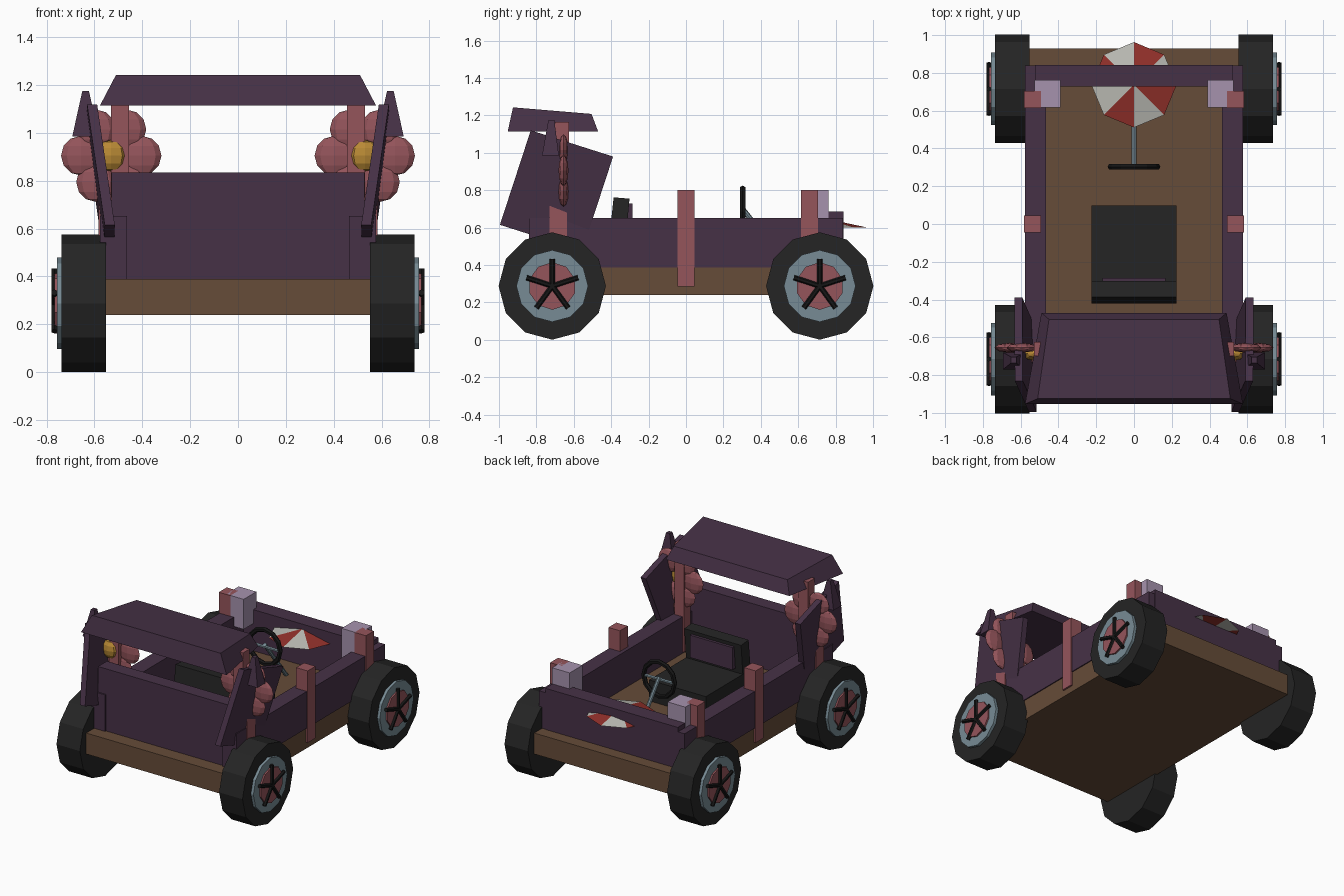
import bpy, bmesh, math
from mathutils import Vector, Matrix

if "Cube" in bpy.data.objects:
    bpy.data.objects.remove(bpy.data.objects["Cube"])


def mat(name, rgb):
    m = bpy.data.materials.new(name)
    m.diffuse_color = (*rgb, 1)
    m.use_nodes = True
    m.node_tree.nodes["Principled BSDF"].inputs["Base Color"].default_value = m.diffuse_color
    return m


PURPLE = mat("dark purple", (0.062, 0.031, 0.062))
BROWN = mat("wood brown", (0.133, 0.072, 0.040))
PINK = mat("dusty pink", (0.300, 0.090, 0.105))
RUBBER = mat("rubber black", (0.018, 0.018, 0.018))
BLACK = mat("deep black", (0.008, 0.008, 0.008))
STEEL = mat("blue grey", (0.185, 0.260, 0.300))
LILAC = mat("lilac", (0.380, 0.290, 0.420))
GOLD = mat("gold", (0.480, 0.250, 0.035))
RED = mat("red", (0.290, 0.030, 0.024))
WHITE = mat("off white", (0.500, 0.500, 0.460))


def finish(name, bm, *mats):
    bmesh.ops.recalc_face_normals(bm, faces=bm.faces)
    me = bpy.data.meshes.new(name)
    bm.to_mesh(me)
    bm.free()
    for m in mats:
        me.materials.append(m)
    ob = bpy.data.objects.new(name, me)
    bpy.context.collection.objects.link(ob)
    return ob


def hull(name, m, pts):
    """Solid block around a few corner points."""
    bm = bmesh.new()
    for p in pts:
        bm.verts.new(p)
    bmesh.ops.convex_hull(bm, input=bm.verts)
    bmesh.ops.dissolve_limit(bm, angle_limit=0.01, verts=bm.verts, edges=bm.edges)
    return finish(name, bm, m)


def box(name, m, x, y, z):
    return hull(name, m, [(a, b, c) for a in x for b in y for c in z])


def rod(name, m, a, b, r, sides=12, r2=None):
    """Cylinder or cone from point a to point b."""
    a, b = Vector(a), Vector(b)
    d = b - a
    rot = d.to_track_quat('Z', 'Y').to_matrix().to_4x4()
    bm = bmesh.new()
    bmesh.ops.create_cone(bm, cap_ends=True, segments=sides, radius1=r,
                          radius2=r if r2 is None else r2, depth=d.length,
                          matrix=Matrix.Translation((a + b) / 2) @ rot)
    return finish(name, bm, m)


def ball(name, m, c, r, scale, u=8, v=6):
    bm = bmesh.new()
    bmesh.ops.create_uvsphere(bm, u_segments=u, v_segments=v, radius=r,
                              matrix=Matrix.Translation(c) @ Matrix.Diagonal((*scale, 1)))
    return finish(name, bm, m)


def span(s, a, b):
    return sorted((s * a, s * b))


# Floor and body panels
box("floor", BROWN, (-0.57, 0.57), (-0.93, 0.93), (0.24, 0.39))
box("front_panel", PURPLE, (-0.528, 0.528), (-0.83, -0.73), (0.385, 0.835))
box("back_panel", PURPLE, (-0.525, 0.525), (0.727, 0.843), (0.385, 0.685))

# Roof: tapered slab, narrower at the rear
hull("roof", PURPLE, [(s * x, y, z) for s in (-1, 1) for x, y, z in (
    (0.577, -0.953, 1.115), (0.49, -0.47, 1.115),
    (0.51, -0.925, 1.243), (0.45, -0.505, 1.208))])

for s in (-1, 1):
    side = "right" if s > 0 else "left"
    # Side wall and posts
    box(side + "_wall", PURPLE, span(s, 0.465, 0.577), (-0.84, 0.84), (0.388, 0.652))
    for part, y0, y1, top in (("front", -0.73, -0.637, 0.72), ("middle", -0.045, 0.045, 0.8),
                              ("rear", 0.615, 0.705, 0.8)):
        box(f"{side}_{part}_post", PINK, span(s, 0.492, 0.583), (y0, y1), (0.285, top))
    box(side + "_roof_pillar", PINK, span(s, 0.455, 0.53), (-0.70, -0.625), (0.4, 1.165))
    box(side + "_rear_block", LILAC, span(s, 0.388, 0.528), (0.618, 0.762), (0.585, 0.8))

    # Leaning wing panel beside the windscreen
    hull(side + "_wing", PURPLE, [(s * (x + t), y, z) for t in (-0.021, 0.021) for x, y, z in (
        (0.61, -0.83, 1.12), (0.612, -0.39, 0.98), (0.536, -0.995, 0.615), (0.54, -0.555, 0.475))])
    # Ear-like spike on the wing
    hull(side + "_spike", PURPLE, [
        (s * (x + dx), y + dy, z)
        for x, y, z, wx, wy in ((0.637, -0.725, 0.985, 0.056, 0.045), (0.637, -0.72, 1.175, 0.014, 0.016))
        for dx in (-wx, wx) for dy in (-wy, wy)])

    # Flower lamp: six flat petals around a gold centre
    for i in range(6):
        a = i * math.pi / 3
        ball(f"{side}_petal_{i}", PINK,
             (s * 0.53 + 0.127 * math.cos(a), -0.655, 0.905 + 0.127 * math.sin(a)),
             0.083, (1, 0.32, 1))
    ball(side + "_lamp", GOLD, (s * 0.53, -0.685, 0.905), 0.066, (1, 0.6, 1))

    # Wheels
    for end, y in (("front", -0.715), ("rear", 0.715)):
        n = f"{side}_{end}_"
        c = 0.288
        rod(n + "tyre", RUBBER, (s * 0.552, y, c), (s * 0.737, y, c), 0.287)
        rod(n + "rim", STEEL, (s * 0.73, y, c), (s * 0.757, y, c), 0.192)
        rod(n + "hub", PINK, (s * 0.75, y, c), (s * 0.768, y, c), 0.127, 10)
        for i in range(5):
            a = math.pi / 2 + i * math.tau / 5
            rod(f"{n}spoke_{i}", BLACK, (s * 0.768, y, c),
                (s * 0.768, y + 0.145 * math.cos(a), c + 0.145 * math.sin(a)), 0.014, 6)

# Seat
box("seat_cushion", RUBBER, (-0.225, 0.225), (-0.37, 0.097), (0.385, 0.54))
hull("seat_back", RUBBER, [(x, y, z) for x in (-0.225, 0.225) for y, z in (
    (-0.42, 0.45), (-0.33, 0.45), (-0.387, 0.762), (-0.302, 0.755))])
box("seat_back_pad", PURPLE, (-0.168, 0.168), (-0.33, -0.285), (0.57, 0.73))

# Steering wheel, made by sweeping a small ring, with spokes and column
bm = bmesh.new()
ring = [bm.verts.new((0.123 + 0.017 * math.cos(a), 0.303 + 0.017 * math.sin(a), 0.685))
        for a in (k * math.tau / 6 for k in range(6))]
edges = [bm.edges.new((ring[k], ring[(k + 1) % 6])) for k in range(6)]
bmesh.ops.spin(bm, geom=ring + edges, cent=(0, 0.303, 0.685), axis=(0, 1, 0),
               angle=math.tau, steps=12, use_merge=True)
bmesh.ops.remove_doubles(bm, verts=bm.verts, dist=0.0005)
finish("steering_wheel", bm, BLACK)
rod("steering_bar", STEEL, (-0.12, 0.303, 0.685), (0.12, 0.303, 0.685), 0.011, 6)
rod("steering_column", STEEL, (0, 0.303, 0.70), (0, 0.55, 0.385), 0.014, 8)

# Striped shade: shallow cone with alternating red and white sectors
bm = bmesh.new()
top, low = bm.verts.new((0, 0.737, 0.65)), bm.verts.new((0, 0.737, 0.598))
rim = [bm.verts.new((0.226 * math.cos(k * math.pi / 4), 0.737 + 0.226 * math.sin(k * math.pi / 4), 0.602))
       for k in range(8)]
for k in range(8):
    a, b = rim[k], rim[(k + 1) % 8]
    for f in (bm.faces.new((a, b, top)), bm.faces.new((b, a, low))):
        f.material_index = k % 2
finish("striped_shade", bm, WHITE, RED)
